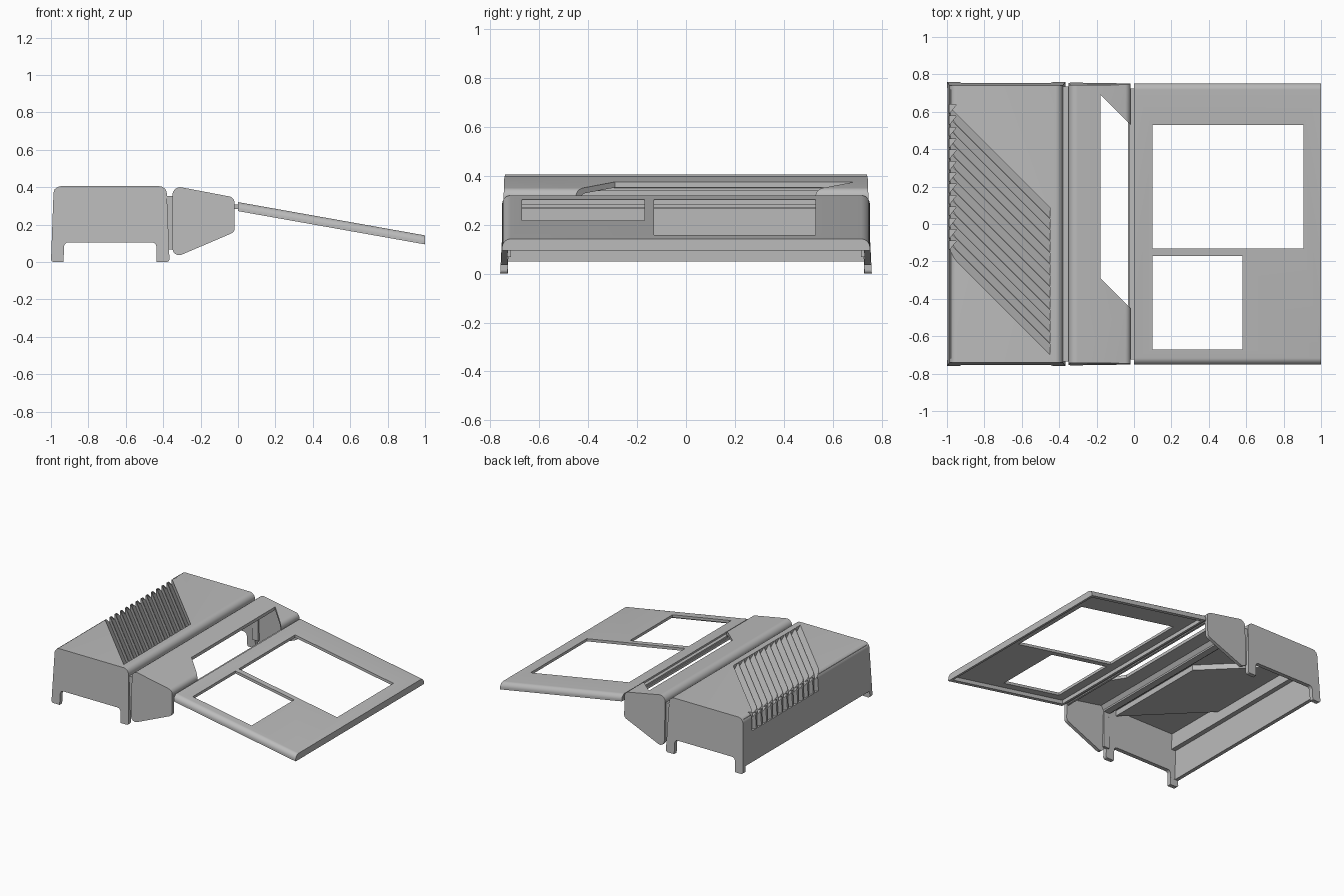
import bpy, bmesh, math
from mathutils import Vector

cube = bpy.data.objects.get("Cube")
if cube:
    bpy.data.objects.remove(cube, do_unlink=True)

grey = bpy.data.materials.new("plain grey plastic")
grey.use_nodes = True
grey.diffuse_color = (0.5, 0.5, 0.5, 1)
grey.node_tree.nodes["Principled BSDF"].inputs["Base Color"].default_value = (0.5, 0.5, 0.5, 1)


def rounded(points, steps=6):
    """Profile from (u, v) or (u, v, radius) corners."""
    out = []
    for i, p in enumerate(points):
        here = Vector(p[:2])
        if len(p) < 3:
            out.append(here)
            continue
        before = (Vector(points[i - 1][:2]) - here).normalized()
        after = (Vector(points[(i + 1) % len(points)][:2]) - here).normalized()
        half = before.angle(after) / 2
        a = here + before * p[2] / math.tan(half)
        centre = here + (before + after).normalized() * p[2] / math.sin(half)
        b = here + after * p[2] / math.tan(half)
        for k in range(steps + 1):
            ray = (a - centre).lerp(b - centre, k / steps).normalized()
            out.append(centre + ray * p[2])
    return out


def prism(name, profiles, start, end, place):
    """Extrude each profile from start to end; place maps (u, v, t) to a point."""
    bm = bmesh.new()
    for profile in profiles:
        pts = rounded(profile)
        rings = [[bm.verts.new(place(u, v, t)) for u, v in pts] for t in (start, end)]
        n = len(pts)
        for ring in rings:
            bm.faces.new(ring)
        for i in range(n):
            j = (i + 1) % n
            bm.faces.new((rings[0][i], rings[0][j], rings[1][j], rings[1][i]))
    bmesh.ops.recalc_face_normals(bm, faces=bm.faces)
    mesh = bpy.data.meshes.new(name)
    bm.to_mesh(mesh)
    bm.free()
    obj = bpy.data.objects.new(name, mesh)
    bpy.context.collection.objects.link(obj)
    mesh.materials.append(grey)
    return obj


def combine(target, other, operation="DIFFERENCE"):
    mod = target.modifiers.new("combine", "BOOLEAN")
    mod.operation, mod.object, mod.solver = operation, other, "EXACT"
    bpy.context.view_layer.objects.active = target
    bpy.ops.object.modifier_apply(modifier=mod.name)
    bpy.data.objects.remove(other, do_unlink=True)


def smooth(obj):
    bpy.ops.object.select_all(action="DESELECT")
    obj.select_set(True)
    bpy.context.view_layer.objects.active = obj
    bpy.ops.object.shade_smooth_by_angle(angle=math.radians(30))


def rect(a, b, c, d):
    return [(a, c), (b, c), (b, d), (a, d)]


def along_y(x, z, y):
    return (x, y, z)


def upright(x, y, z):
    return (x, y, z)


def tapered(bottom, slope):
    return lambda x, z, side: (x, side * (bottom - slope * z), z)


def diagonal(s, z, x):
    return (x, s - x, z)


def tilted(x, y, h):
    return (x, y, h + 0.32 - 0.178 * x)


# Rear cover: open-bottomed shell on four short legs
cover = prism("rear_cover", [[(-1, 0, .015), (-.985, .405, .04), (-.382, .405, .04), (-.366, 0, .015)]],
              -1, 1, tapered(.76, .05))
combine(cover, prism("cavity", [[(-.975, -.1), (-.962, .38), (-.41, .38), (-.395, .345), (-.3, .345), (-.3, -.1)]],
                     -1, 1, tapered(.73, .05)))
combine(cover, prism("arch", [[(-.935, -.1), (-.93, .105, .025), (-.437, .105, .025), (-.432, -.1)]],
                     -1, 1, along_y))
combine(cover, prism("wall_trim", [rect(-1.1, -.9, -.1, .05)], -.728, .728, along_y))

# Backing for the vent, under the roof and behind the rear wall
low, high, teeth = -1.15, -.36, 13
combine(cover, prism("roof_backing", [rect(low - .01, high + .01, .34, .39)], -.975, -.44, diagonal), "UNION")
combine(cover, prism("wall_backing", [rect(-.98, -.93, .265, .39)], -.72, .72, along_y), "UNION")

# Sawtooth vent, diagonal on the roof and upright on the rear wall
pitch = (high - low) / teeth
starts = [low + k * pitch for k in range(teeth)]
roof_teeth = [[(s, .407), (s + pitch - .002, .36), (s + pitch - .002, .43), (s, .43)] for s in starts]
wall_teeth = [[(-.998, s + 1), (-.95, s + pitch + .998), (-1.05, s + pitch + .998), (-1.05, s + 1)]
              for s in starts]
combine(cover, prism("roof_teeth", roof_teeth, -1.1, -.45, diagonal))
combine(cover, prism("wall_teeth", wall_teeth, .275, .45, upright))
smooth(cover)

# Middle cover: sloped hood between two end cheeks
hood = prism("middle_cover", [[(-.35, .018, .035), (-.35, .408, .04), (-.018, .345, .035), (-.018, .16, .03)]],
             -1, 1, tapered(.757, .035))
combine(hood, prism("hood_cavity", [[(-.5, -.1), (-.5, .35), (-.335, .35), (-.315, .378), (-.05, .328),
                                     (-.033, .31), (-.033, .275), (.1, .275), (.1, -.1)]],
                    -1, 1, tapered(.732, .035)))
combine(hood, prism("opening", [[(-.178, -.29), (-.018, -.45), (.1, -.45), (.1, .53), (-.018, .53), (-.178, .69)]],
                    .295, .6, upright))
smooth(hood)

# Recessed seam joining the two covers
seam = prism("seam_band", [rect(-.385, -.335, .068, .352)], -.735, .735, along_y)
combine(seam, prism("seam_cavity", [rect(-.5, -.2, 0, .338)], -.715, .715, along_y))

# Thin hinge strip behind the lid
prism("hinge_strip", [rect(-.025, .01, .283, .307)], -.725, .725, along_y)

# Sloping lid: shallow tray with rounded sides and two windows
lid = prism("lid", [[(-.752, -.048), (-.752, 0, .035), (.752, 0, .035), (.752, -.048)]],
            0, 1, lambda y, h, x: tilted(x, y, h))
combine(lid, prism("lid_cavity", [rect(.02, .98, -.725, .725)], -.1, -.02, tilted))
for x_end, y_low, y_high in ((.905, -.13, .53), (.58, -.67, -.17)):
    combine(lid, prism("window", [rect(.098, x_end, y_low, y_high)], -.2, .2, tilted))
smooth(lid)
